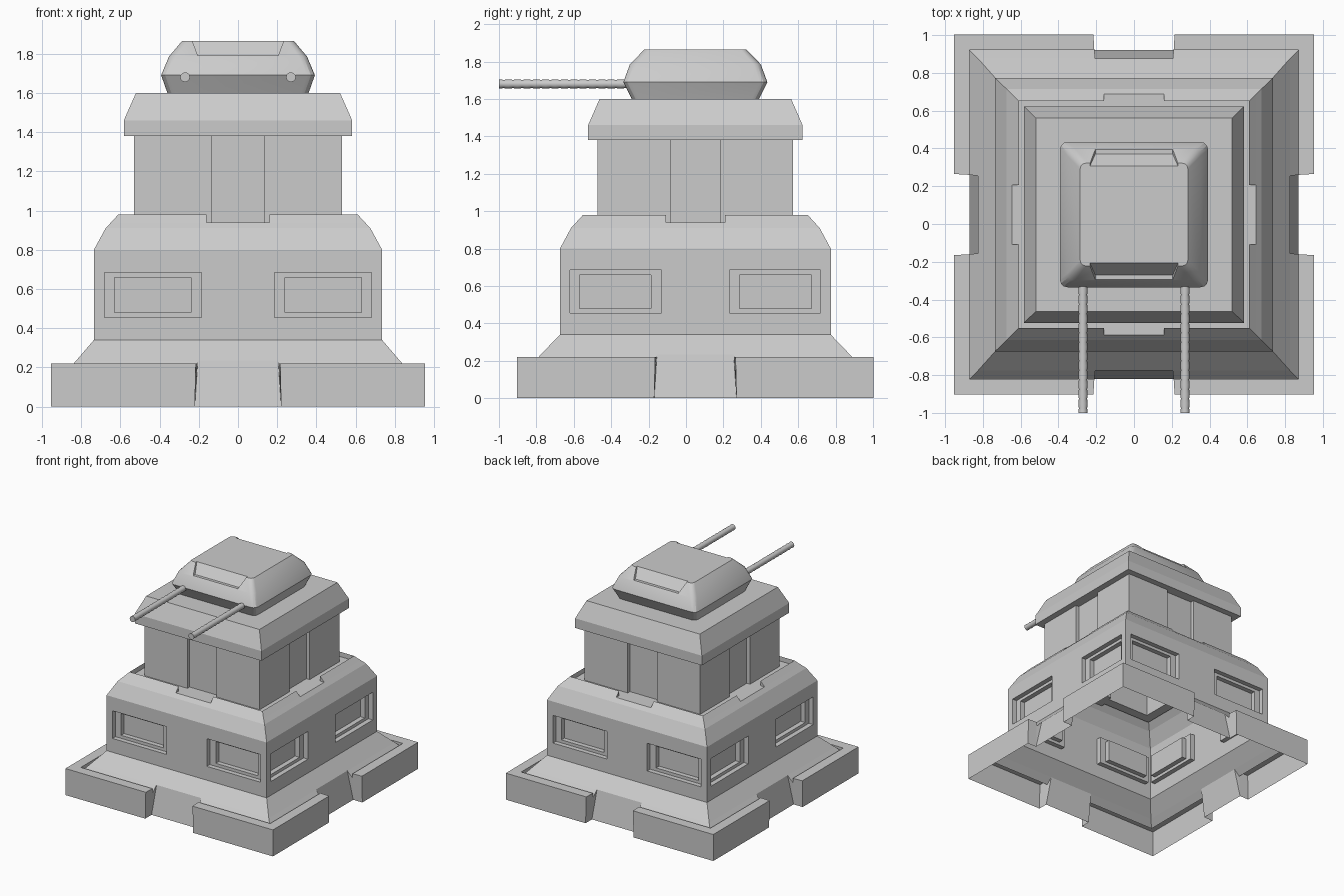
import bpy, bmesh, math
from mathutils import Vector

if "Cube" in bpy.data.objects:
    bpy.data.objects.remove(bpy.data.objects["Cube"])

CY = 0.05  # the building sits slightly behind the origin, guns reach forward


def finish(name, bm, smooth=None):
    bmesh.ops.remove_doubles(bm, verts=bm.verts, dist=1e-4)
    bmesh.ops.recalc_face_normals(bm, faces=bm.faces)
    me = bpy.data.meshes.new(name)
    bm.to_mesh(me)
    bm.free()
    ob = bpy.data.objects.new(name, me)
    bpy.context.collection.objects.link(ob)
    if smooth:
        bpy.ops.object.select_all(action='DESELECT')
        ob.select_set(True)
        bpy.context.view_layer.objects.active = ob
        bpy.ops.object.shade_smooth_by_angle(angle=math.radians(smooth))
    return ob


# One side is described as faces of (u along wall, r outward, z) and turned four times
def tier(name, faces):
    bm = bmesh.new()
    for k in range(4):
        c, s = round(math.cos(k * math.pi / 2)), round(math.sin(k * math.pi / 2))
        for f in faces:
            vs = []
            for u, r, z in f:
                x, y = u * c + r * s, u * s - r * c
                vs.append(bm.verts.new((x, CY + y * (0.985 if z > 0.3 else 1), z)))
            bm.faces.new(vs)
    return finish(name, bm)


def both(f):
    return [f, [(-u, r, z) for u, r, z in reversed(f)]]


def band(r0, z0, r1, z1, a0=None, a1=None):
    """Mitred wall strip, optionally with a central opening of half width a."""
    if a0 is None:
        return [[(-r0, r0, z0), (r0, r0, z0), (r1, r1, z1), (-r1, r1, z1)]]
    return both([(a0, r0, z0), (r0, r0, z0), (r1, r1, z1), (a1, r1, z1)])


def mid(r0, z0, r1, z1, a0, a1):
    return [[(-a0, r0, z0), (a0, r0, z0), (a1, r1, z1), (-a1, r1, z1)]]


# Base: parapet, gutter and skirt with a doorway notch on each side
base = band(.953, 0, .953, .22, .22, .215)
base += band(.953, .22, .87, .22, .215, .21)
base += band(.87, .22, .87, .185, .21, .21)
base += band(.87, .185, .825, .235, .21, .205)
base += band(.825, .235, .735, .34)
base += mid(.87, 0, .825, .235, .22, .205)
base += both([(.22, .953, 0), (.215, .953, .22), (.21, .87, .22), (.22, .87, 0)])
base += both([(.22, .87, 0), (.21, .87, .22), (.21, .87, .185), (.205, .825, .235)])
tier("base_skirt", base)

# Body wall with two stepped window recesses per side
body = []
us, zs, R = [-.735, -.68, -.185, .185, .68, .735], [.34, .455, .685, .80], .735
for i in range(5):
    for j in range(3):
        if j == 1 and i in (1, 3):
            continue
        body.append([(us[i], R, zs[j]), (us[i + 1], R, zs[j]),
                     (us[i + 1], R, zs[j + 1]), (us[i], R, zs[j + 1])])


def rect(u0, u1, z0, z1, r):
    return [(u0, r, z0), (u1, r, z0), (u1, r, z1), (u0, r, z1)]


steps = [rect(.185, .68, .455, .685, R), rect(.185, .68, .455, .685, R - .04),
         rect(.24, .63, .48, .66, R - .04), rect(.24, .63, .48, .66, R - .08)]
for a, b in zip(steps, steps[1:]):
    for i in range(4):
        j = (i + 1) % 4
        body += both([a[i], a[j], b[j], b[i]])
body += both(steps[-1])

# Body shoulder, notched rim and walkway
body += band(.735, .80, .675, .91) + band(.675, .91, .647, .94)
body += band(.647, .94, .61, .98, .16, .16) + band(.61, .98, .61, .94, .16, .16)
body += both([(.16, .647, .94), (.16, .61, .98), (.16, .61, .94)])
body += mid(.647, .94, .61, .94, .16, .16) + band(.61, .94, .53, .94)
tier("body", body)

# Tower with a recessed vertical panel per side
tower = band(.53, .94, .53, 1.38, .135, .135) + mid(.50, .94, .50, 1.38, .135, .135)
tower += both([(.135, .53, .94), (.135, .53, 1.38), (.135, .50, 1.38), (.135, .50, .94)])
tower += mid(.53, .94, .50, .94, .135, .135)
tier("tower", tower)

# Cap roof
tier("tower_cap", band(.50, 1.38, .582, 1.38) + band(.582, 1.38, .582, 1.46)
     + band(.582, 1.46, .52, 1.60)
     + [[(-.52, .52, 1.60), (.52, .52, 1.60), (0, 0, 1.60)]])


def loft(bm, rings):
    loops = [[bm.verts.new(p) for p in ring] for ring in rings]
    for a, b in zip(loops, loops[1:]):
        for i in range(len(a)):
            j = (i + 1) % len(a)
            bm.faces.new((a[i], a[j], b[j], b[i]))
    bm.faces.new(loops[0][::-1])
    bm.faces.new(loops[-1])


def rounded(hx, hy, z, rad, seg=3):
    pts = []
    for k, (sx, sy) in enumerate([(1, 1), (-1, 1), (-1, -1), (1, -1)]):
        for i in range(seg + 1):
            a = (k + i / seg) * math.pi / 2
            pts.append((sx * (hx - rad) + rad * math.cos(a),
                        CY + sy * (hy - rad) + rad * math.sin(a), z))
    return pts


# Turret: faceted loft with rounded corners
bm = bmesh.new()
loft(bm, [rounded(.36, .34, 1.60, .04), rounded(.392, .385, 1.69, .04),
          rounded(.352, .35, 1.785, .04), rounded(.285, .272, 1.865, .03)])
turret = finish("turret", bm)

# Slots cut into the front and back slopes of the turret
for side, name in ((1, "front_slot_cutter"), (-1, "back_slot_cutter")):
    bm = bmesh.new()
    for y, z in [(-.32, 1.79), (-.253, 1.87), (-.253, 1.95), (-.5, 1.95), (-.5, 1.79)]:
        w = .205 + (z - 1.79) * .37
        for x in (-w, w):
            bm.verts.new((x, CY + side * y, z))
    bmesh.ops.convex_hull(bm, input=bm.verts)
    cutter = finish(name, bm)
    cutter.hide_render = True
    cutter.hide_set(True)
    mod = turret.modifiers.new("slot", 'BOOLEAN')
    mod.operation, mod.object, mod.solver = 'DIFFERENCE', cutter, 'EXACT'
    bpy.context.view_layer.objects.active = turret
    turret.select_set(True)
    bpy.ops.object.modifier_apply(modifier=mod.name)
    bpy.data.objects.remove(cutter)
bpy.ops.object.select_all(action='DESELECT')
turret.select_set(True)
bpy.context.view_layer.objects.active = turret
bpy.ops.object.shade_smooth_by_angle(angle=math.radians(25))

# Twin ribbed gun barrels
for x, name in ((-.27, "left_barrel"), (.27, "right_barrel")):
    bm = bmesh.new()
    n = 28
    rings = []
    for i in range(n + 1):
        r = .025 if i % 2 == 0 else .022
        y = -.30 - .70 * i / n
        rings.append([(x + r * math.cos(t * math.pi / 6), y, 1.68 + r * math.sin(t * math.pi / 6))
                      for t in range(12)])
    loft(bm, rings)
    finish(name, bm, 35)
